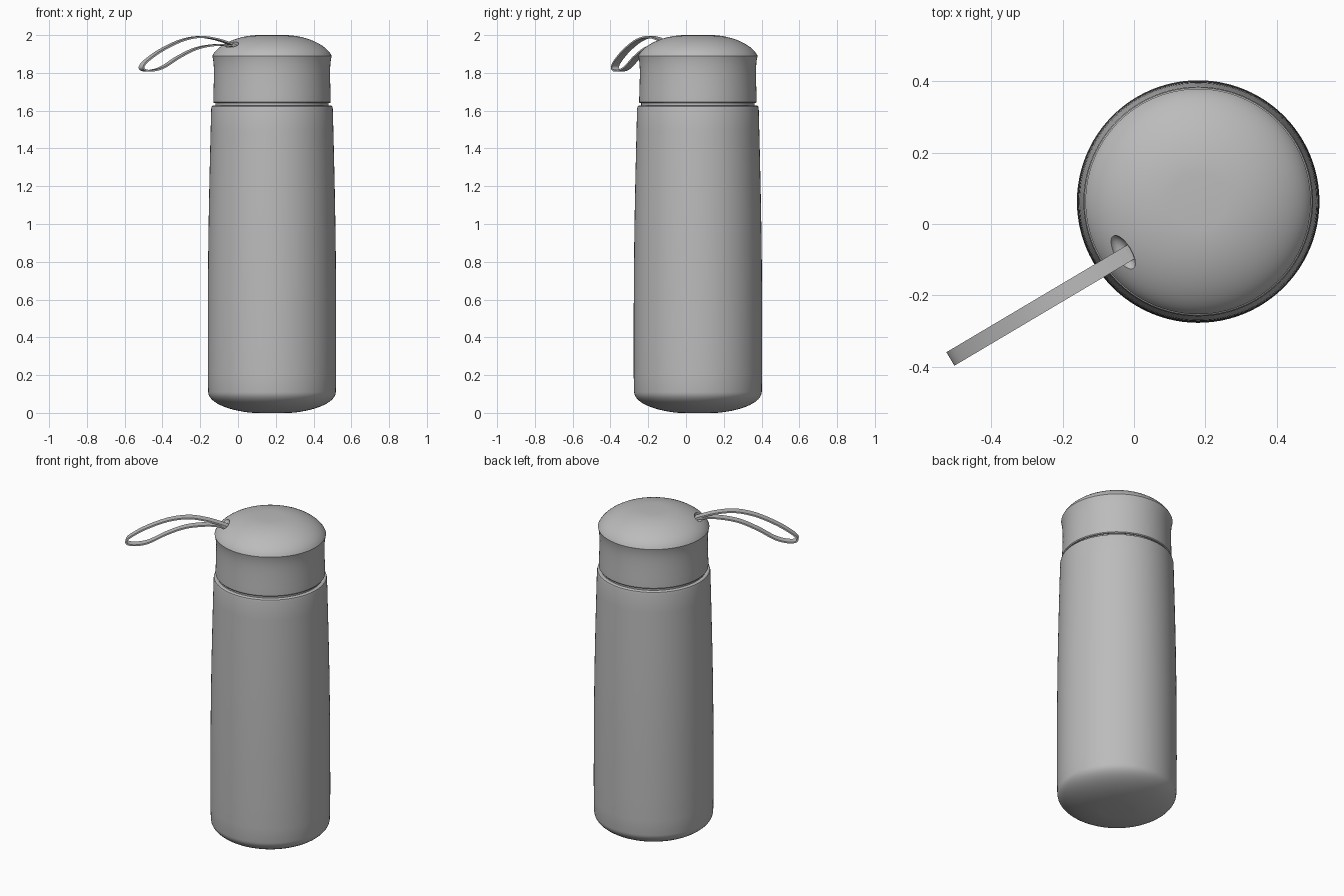
import bpy
import bmesh
import math
from mathutils import Vector, Matrix
from mathutils.geometry import interpolate_bezier

cube = bpy.data.objects.get("Cube")
if cube:
    bpy.data.objects.remove(cube, do_unlink=True)

AXIS = Vector((0.18, 0.063, 0))

grey = bpy.data.materials.new("plain grey")
grey.use_nodes = True
GREY = (0.5, 0.5, 0.5, 1)
grey.diffuse_color = GREY
grey.node_tree.nodes["Principled BSDF"].inputs["Base Color"].default_value = GREY


def make_object(name, bm):
    bmesh.ops.recalc_face_normals(bm, faces=bm.faces)
    mesh = bpy.data.meshes.new(name)
    bm.to_mesh(mesh)
    bm.free()
    mesh.materials.append(grey)
    obj = bpy.data.objects.new(name, mesh)
    bpy.context.collection.objects.link(obj)
    return obj


def finish(obj):
    """Apply modifiers and shade smooth with sharp edges kept."""
    bpy.ops.object.select_all(action="DESELECT")
    obj.select_set(True)
    bpy.context.view_layer.objects.active = obj
    bpy.ops.object.convert(target="MESH")
    bpy.ops.object.shade_smooth_by_angle(angle=math.radians(30))


def bezier(a, b, c, d, count=14):
    return [(p.x, p.y) for p in interpolate_bezier(
        Vector(a), Vector(b), Vector(c), Vector(d), count)]


def lathe(name, profile, steps=96):
    """Spin a (radius, height) profile around the bottle axis."""
    bm = bmesh.new()
    verts = [bm.verts.new((r, 0, z)) for r, z in profile]
    edges = [bm.edges.new(pair) for pair in zip(verts, verts[1:])]
    bmesh.ops.spin(bm, geom=verts + edges, cent=(0, 0, 0), axis=(0, 0, 1),
                   angle=math.tau, steps=steps, use_duplicate=False)
    bmesh.ops.remove_doubles(bm, verts=bm.verts, dist=0.0002)
    bmesh.ops.translate(bm, verts=bm.verts, vec=AXIS)
    return make_object(name, bm)


# Body: rounded base, gently tapering wall, small lip and a recessed neck
body = lathe("body",
             [(0, 0)]
             + bezier((0.1, 0), (0.22, 0.01), (0.335, 0.05), (0.338, 0.11))
             + bezier((0.34, 0.2), (0.341, 0.85), (0.335, 1.1), (0.322, 1.61))
             + [(0.319, 1.623), (0.313, 1.627), (0.3, 1.627), (0.3, 1.66), (0, 1.66)])
finish(body)

# Lid: waisted collar flaring to a rim, with a domed top
lid = lathe("lid",
            [(0, 1.64), (0.307, 1.64), (0.311, 1.645)]
            + bezier((0.311, 1.66), (0.307, 1.79), (0.304, 1.84), (0.316, 1.89))
            + bezier((0.316, 1.89), (0.295, 1.94), (0.2, 1.995), (0.08, 2))[1:]
            + [(0, 2)])

# Strap frame: origin at the lid notch, pointing outwards
anchor = Vector((-0.02, -0.085, 0))
out = Vector((-0.86, -0.51, 0)).normalized()
side = Vector((-out.y, out.x, 0))

# Notch cut into the lid where the strap enters
bm = bmesh.new()
bmesh.ops.create_uvsphere(bm, u_segments=32, v_segments=16, radius=1,
                          matrix=Matrix.Diagonal((0.026, 0.055, 0.032, 1)))
frame = Matrix.Translation(anchor + Vector((-0.012, 0.004, 1.954)))
bmesh.ops.transform(bm, verts=bm.verts,
                    matrix=frame @ Matrix.Rotation(math.atan2(out.y, out.x), 4, "Z"))
cutter = make_object("notch_cutter", bm)
cutter.hide_render = True
cut = lid.modifiers.new("notch", "BOOLEAN")
cut.operation = "DIFFERENCE"
cut.solver = "EXACT"
cut.object = cutter
finish(lid)
bpy.data.objects.remove(cutter, do_unlink=True)

# Strap: closed ribbon loop drawn as (distance outwards, height)
loop = [(-0.015, 1.938), (0.05, 1.962), (0.13, 1.982), (0.22, 1.99), (0.33, 1.97),
        (0.45, 1.92), (0.54, 1.865), (0.57, 1.833), (0.558, 1.815), (0.51, 1.812),
        (0.44, 1.83), (0.34, 1.885), (0.23, 1.93), (0.11, 1.948), (0.03, 1.944)]


def smooth_loop(points, steps=6):
    """Closed Catmull-Rom curve through the points."""
    pts = [Vector(p) for p in points]
    n = len(pts)
    result = []
    for i in range(n):
        a, b, c, d = (pts[(i + k) % n] for k in (-1, 0, 1, 2))
        result += interpolate_bezier(b, b + (c - a) / 6, c - (d - b) / 6, c, steps + 1)[:-1]
    return result


bm = bmesh.new()
rows = []
for p in smooth_loop(loop):
    centre = anchor + out * p.x + Vector((0, 0, p.y))
    rows.append([bm.verts.new(centre + side * w) for w in (-0.022, 0.022)])
for i, (a, b) in enumerate(rows):
    c, d = rows[(i + 1) % len(rows)]
    bm.faces.new((a, b, d, c))
strap = make_object("strap", bm)
thick = strap.modifiers.new("thickness", "SOLIDIFY")
thick.thickness = 0.009
thick.offset = 0
finish(strap)
